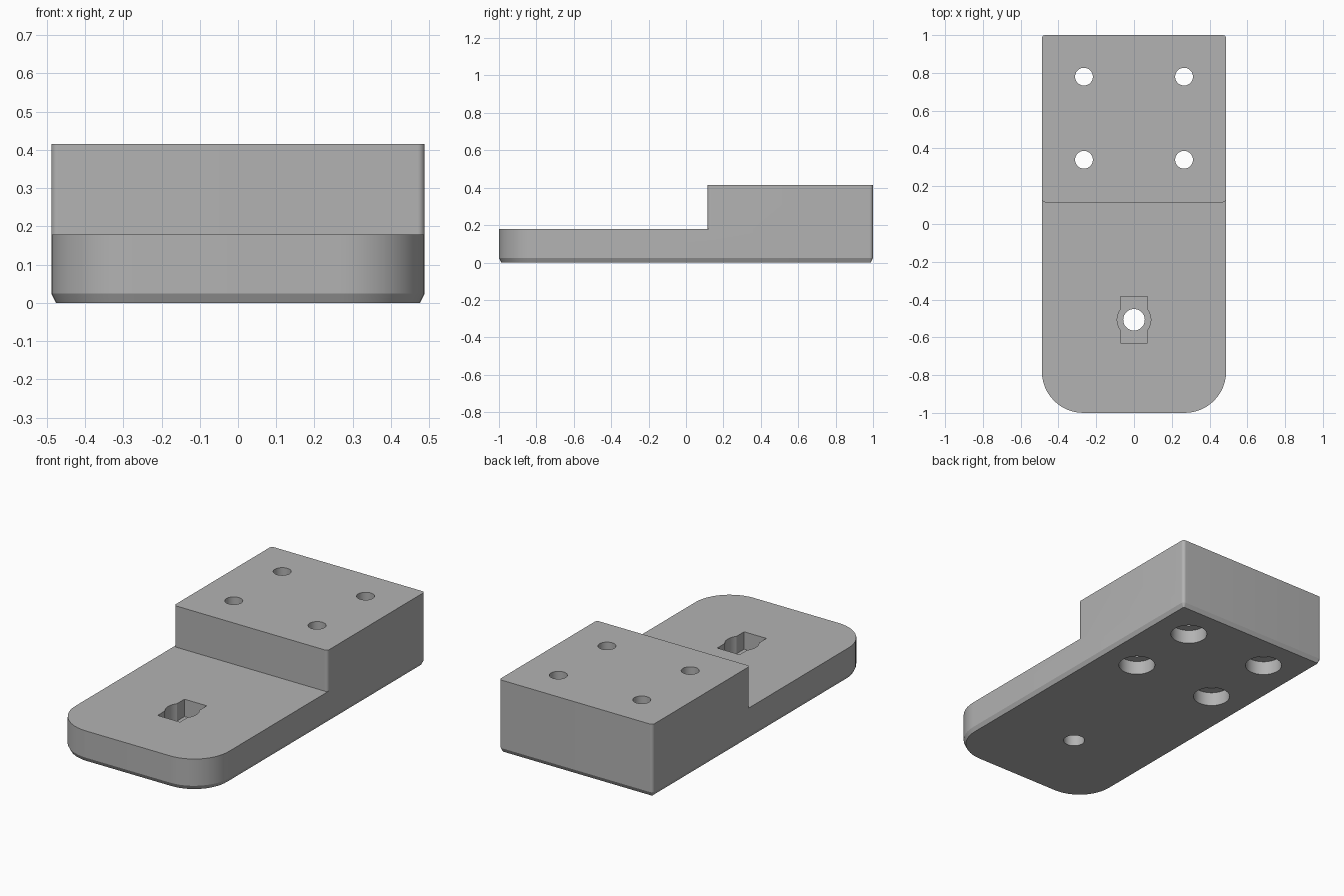
import bpy, bmesh, math

if "Cube" in bpy.data.objects:
    bpy.data.objects.remove(bpy.data.objects["Cube"])

# One plain grey for the whole part
GREY = (0.45, 0.45, 0.45, 1)
grey = bpy.data.materials.new("plain grey")
grey.diffuse_color = GREY
grey.use_nodes = True
grey.node_tree.nodes["Principled BSDF"].inputs["Base Color"].default_value = GREY

HALF_W, STEP_Y = 0.488, 0.115
SLAB_TOP, BLOCK_TOP = 0.178, 0.415


def outline(y0, y1, r_front, r_back, inset=0.0, steps=12):
    """Rounded rectangle, counter-clockwise, shrunk by inset."""
    pts = []
    corners = [(1, 1, r_back), (-1, 1, r_back), (-1, -1, r_front), (1, -1, r_front)]
    for i, (sx, sy, r) in enumerate(corners):
        cx = sx * (HALF_W - r)
        cy = y1 - r if sy > 0 else y0 + r
        for k in range(steps + 1):
            a = math.pi / 2 * (i + k / steps)
            pts.append((cx + (r - inset) * math.cos(a), cy + (r - inset) * math.sin(a)))
    return pts


def circle(x, y, r, n=48):
    return [(x + r * math.cos(math.tau * k / n), y + r * math.sin(math.tau * k / n))
            for k in range(n)]


def loft(name, layers):
    """Closed solid through stacked outlines given as (points, z)."""
    bm = bmesh.new()
    rings = [[bm.verts.new((x, y, z)) for x, y in pts] for pts, z in layers]
    for a, b in zip(rings, rings[1:]):
        for i in range(len(a)):
            j = (i + 1) % len(a)
            bm.faces.new((a[i], a[j], b[j], b[i]))
    bm.faces.new(rings[0][::-1])
    bm.faces.new(rings[-1])
    mesh = bpy.data.meshes.new(name)
    bm.to_mesh(mesh)
    bm.free()
    mesh.materials.append(grey)
    ob = bpy.data.objects.new(name, mesh)
    bpy.context.collection.objects.link(ob)
    return ob


def combine(target, other, operation):
    """Apply a boolean and drop the helper."""
    bpy.context.view_layer.objects.active = target
    mod = target.modifiers.new(operation.title(), "BOOLEAN")
    mod.operation, mod.object, mod.solver = operation, other, "EXACT"
    bpy.ops.object.modifier_apply(modifier=mod.name)
    bpy.data.objects.remove(other)


# Base slab with large front corners and a chamfered underside
body = loft("mounting_bracket", [
    (outline(-1, 1, 0.22, 0.018, 0.012), 0),
    (outline(-1, 1, 0.22, 0.018), 0.024),
    (outline(-1, 1, 0.22, 0.018), SLAB_TOP),
])

# Raised rear block
block = loft("rear_block", [(outline(STEP_Y, 1, 0.018, 0.018), z) for z in (0.1, BLOCK_TOP)])
combine(body, block, "UNION")

# Four bolt holes, counterbored from below
for x in (-0.265, 0.265):
    for y in (0.34, 0.78):
        bore, head = circle(x, y, 0.047), circle(x, y, 0.098)
        combine(body, loft("bolt_cutter", [(head, -0.1), (head, 0.08), (bore, 0.08), (bore, 0.6)]),
                "DIFFERENCE")

# Front pocket: rectangle with bulging sides, and a through hole
PY, PX, PL, PR = -0.507, 0.071, 0.122, 0.089
bulge = math.acos(PX / PR)
pocket = []
for side in (0, math.pi):
    s = math.cos(side)
    pocket.append((s * PX, PY - s * PL))
    for k in range(17):
        a = side - bulge + 2 * bulge * k / 16
        pocket.append((PR * math.cos(a), PY + PR * math.sin(a)))
    pocket.append((s * PX, PY + s * PL))
combine(body, loft("pocket_cutter", [(pocket, 0.078), (pocket, 0.3)]), "DIFFERENCE")
hole = circle(0, PY, 0.057)
combine(body, loft("hole_cutter", [(hole, -0.1), (hole, 0.3)]), "DIFFERENCE")

# Smooth rounded walls, crisp edges
bpy.ops.object.select_all(action="DESELECT")
body.select_set(True)
bpy.context.view_layer.objects.active = body
bpy.ops.object.shade_smooth_by_angle(angle=math.radians(25))
